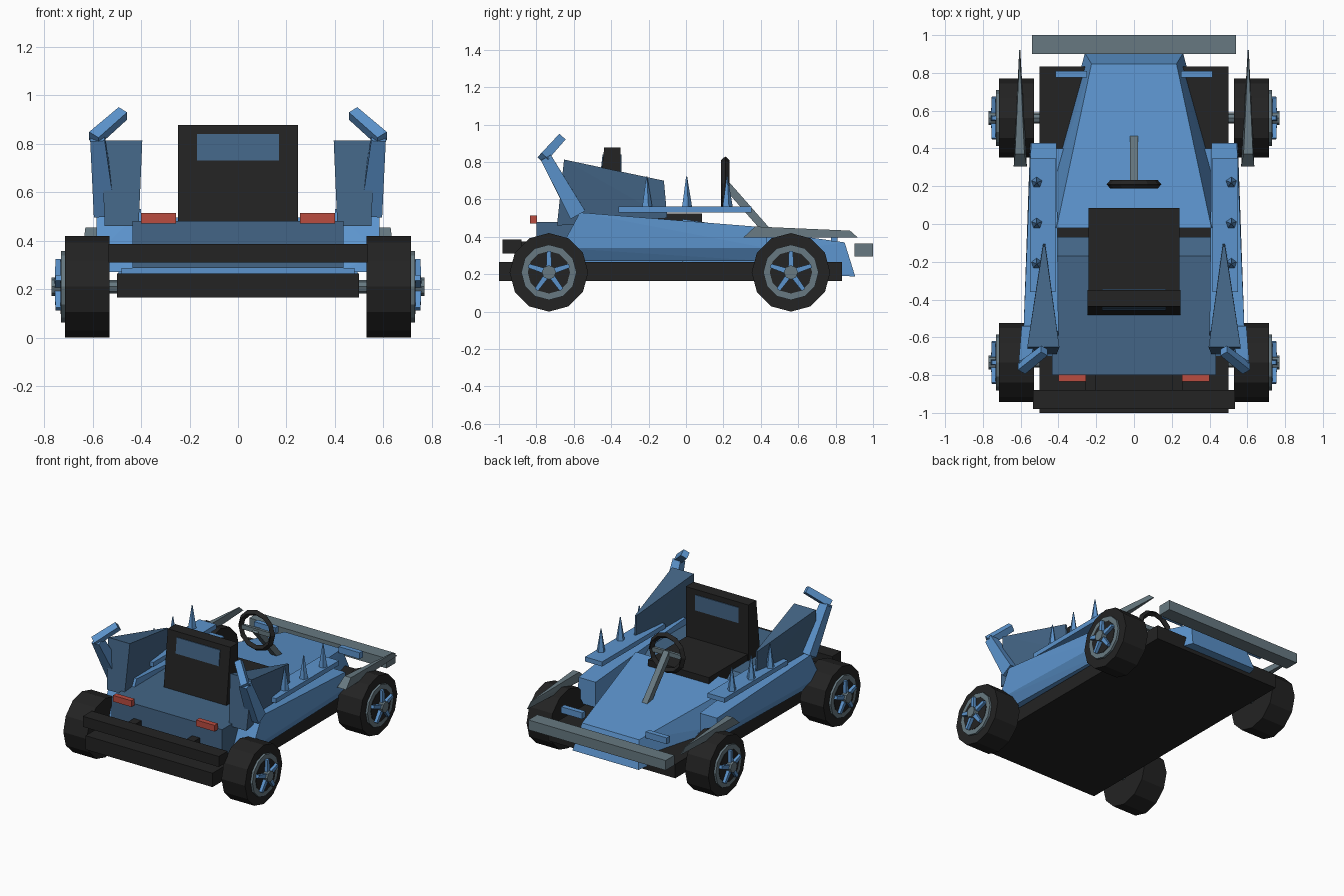
import bpy, bmesh, math
from mathutils import Vector, Matrix

if "Cube" in bpy.data.objects:
    bpy.data.objects.remove(bpy.data.objects["Cube"])


def material(name, rgb):
    m = bpy.data.materials.new(name)
    lin = [((c / 255 + 0.055) / 1.055) ** 2.4 for c in rgb]
    m.diffuse_color = (*lin, 1)
    m.use_nodes = True
    m.node_tree.nodes["Principled BSDF"].inputs["Base Color"].default_value = m.diffuse_color
    return m


BLUE = material("bright blue", (92, 148, 205))
NAVY = material("dark blue", (67, 101, 134))
GREY = material("steel grey", (103, 121, 129))
BLACK = material("black", (35, 35, 35))
RED = material("red", (186, 76, 64))


def finish(name, bm, mat, mirror=False):
    bmesh.ops.recalc_face_normals(bm, faces=bm.faces)
    me = bpy.data.meshes.new(name)
    bm.to_mesh(me)
    bm.free()
    me.materials.append(mat)
    ob = bpy.data.objects.new(name, me)
    bpy.context.collection.objects.link(ob)
    if mirror:
        ob.modifiers.new("mirror", 'MIRROR')
    return ob


def hull(name, pts, mat, mirror=False):
    bm = bmesh.new()
    for p in pts:
        bm.verts.new(p)
    bmesh.ops.convex_hull(bm, input=bm.verts)
    bmesh.ops.dissolve_limit(bm, angle_limit=0.02, verts=bm.verts, edges=bm.edges)
    return finish(name, bm, mat, mirror)


def box(name, x, y, z, mat, mirror=False):
    return hull(name, [(a, b, c) for a in x for b in y for c in z], mat, mirror)


def sym(pts):
    return [(s * x, y, z) for x, y, z in pts for s in (1, -1)]


def disc(name, x0, x1, y, z, r, n, mat):
    """Cylinder along x with a vertex at the top."""
    ring = [(r * math.sin(math.tau * i / n), r * math.cos(math.tau * i / n)) for i in range(n)]
    return hull(name, [(x, y + a, z + b) for x in (x0, x1) for a, b in ring], mat, True)


def bar(name, a, b, wa, wb, mat, mirror=False):
    """Square tapered bar from a to b."""
    a, b = Vector(a), Vector(b)
    d = (b - a).normalized()
    u = d.cross(Vector((1, 0, 0))).normalized()
    v = d.cross(u)
    pts = [p + (u * i + v * j) * w / 2 for p, w in ((a, wa), (b, wb))
           for i in (1, -1) for j in (1, -1)]
    return hull(name, pts, mat, mirror)


# chassis and bumpers
box("chassis", (-.5, .5), (-1, .835), (.165, .264), BLACK)
box("floor_panel", (-.48, .48), (-.7, .4), (.26, .287), BLUE)
box("rear_bumper", (-.535, .535), (-.98, -.88), (.31, .385), BLACK)
box("bumper_mounts", (.2, .26), (-.9, -.78), (.32, .375), BLACK, True)
box("nose_bumper", (-.54, .54), (.9, 1.0), (.295, .365), GREY)

# sloping hood and rear deck
hull("hood", sym([(.26, .905, .187), (.225, .848, .37), (.41, -.02, .495),
                  (.5, -.02, .25)]), BLUE)
hull("rear_deck", sym([(.435, -.8, .287), (.435, -.8, .48), (.435, -.17, .48),
                       (.435, -.07, .40), (.435, -.07, .287)]), NAVY)
box("cockpit_floor", (-.43, .43), (-.1, 0), (.28, .36), BLACK)

# side pods with undercut sills
hull("side_pod", [(.40, -.69, .27), (.54, -.69, .27), (.585, -.67, .34), (.585, -.567, .53),
                  (.40, -.567, .53), (.41, .43, .45), (.545, .43, .45), (.55, .43, .34),
                  (.51, .43, .27), (.41, .43, .27)], BLUE, True)
box("spike_board", (.415, .55), (-.36, .35), (.53, .563), BLUE, True)

# spikes
for i, y in enumerate((-.21, .003, .22)):
    bm = bmesh.new()
    bmesh.ops.create_cone(bm, segments=5, cap_ends=True, radius1=.034, radius2=.003, depth=.19,
                          matrix=Matrix.Translation((.515, y, .628)))
    finish(f"spike_{i + 1}", bm, BLUE, True)

# rear fins and bent horns
hull("fin", [(.395, -.652, .813), (.565, -.652, .813), (.41, -.69, .46), (.55, -.69, .46),
             (.47, -.118, .70), (.482, -.118, .70), (.47, -.10, .5), (.482, -.10, .5)],
     NAVY, True)
bar("horn_lower", (.55, -.58, .52), (.58, -.75, .825), .09, .06, BLUE, True)
bar("horn_upper", (.595, -.765, .82), (.475, -.67, .925), .05, .045, BLUE, True)

# bladed fenders, head and tail lights
hull("fender_blade", [(.567, .305, .395), (.637, .305, .395), (.58, .37, .455), (.63, .37, .455),
                      (.603, .877, .433), (.607, .877, .433), (.602, .92, .395),
                      (.608, .92, .395)], GREY, True)
box("headlight", (.25, .415), (.775, .81), (.375, .42), BLUE, True)
box("tail_light", (.255, .40), (-.834, -.797), (.47, .514), RED, True)


# seat with inset-coloured headrest panels
def seat_rear(z):
    return -.437 - .043 * (.877 - z) / .377


box("seat_cushion", (-.24, .24), (-.45, .085), (.36, .525), BLACK)
hull("seat_back", sym([(.247, y, z) for z in (.46, .877) for y in (-.35, seat_rear(z))]), BLACK)
hull("headrest_panel_rear", sym([(.17, seat_rear(z) + d, z) for z in (.73, .84)
                                 for d in (-.005, .003)]), NAVY)
box("headrest_panel_inner", (-.17, .17), (-.353, -.345), (.73, .84), NAVY)

# steering wheel and column
bm = bmesh.new()
rows = []
for i in range(12):
    a = math.tau * i / 12
    rows.append([bm.verts.new((r * math.sin(a), .21 + dy, .685 + r * math.cos(a)))
                 for r, dy in ((.145, 0), (.125, .023), (.105, 0), (.125, -.023))])
for i in range(12):
    p, q = rows[i], rows[(i + 1) % 12]
    for j in range(4):
        k = (j + 1) % 4
        bm.faces.new((p[j], p[k], q[k], q[j]))
finish("steering_wheel", bm, BLACK)
box("steering_spoke", (-.115, .115), (.2, .22), (.668, .70), GREY)
bar("steering_column", (0, .205, .69), (0, .46, .40), .042, .042, GREY)

# wheels: tyre, rim, dark dish, five spokes, hub and axle
for label, y in (("rear", -.733), ("nose", .561)):
    z = .21
    disc(label + "_tyre", .53, .715, y, z, .21, 12, BLACK)
    disc(label + "_rim", .71, .73, y, z, .148, 12, GREY)
    disc(label + "_rim_dish", .72, .733, y, z, .113, 12, BLACK)
    disc(label + "_hub", .72, .77, y, z, .038, 8, GREY)
    disc(label + "_axle", .48, .54, y, z, .028, 8, GREY)
    for i in range(5):
        a = math.tau * i / 5
        d = Vector((0, math.sin(a), math.cos(a)))
        c = Vector((.742, y, z))
        bar(f"{label}_wheel_spoke_{i + 1}", c + d * .02, c + d * .115, .03, .022, BLUE, True)
